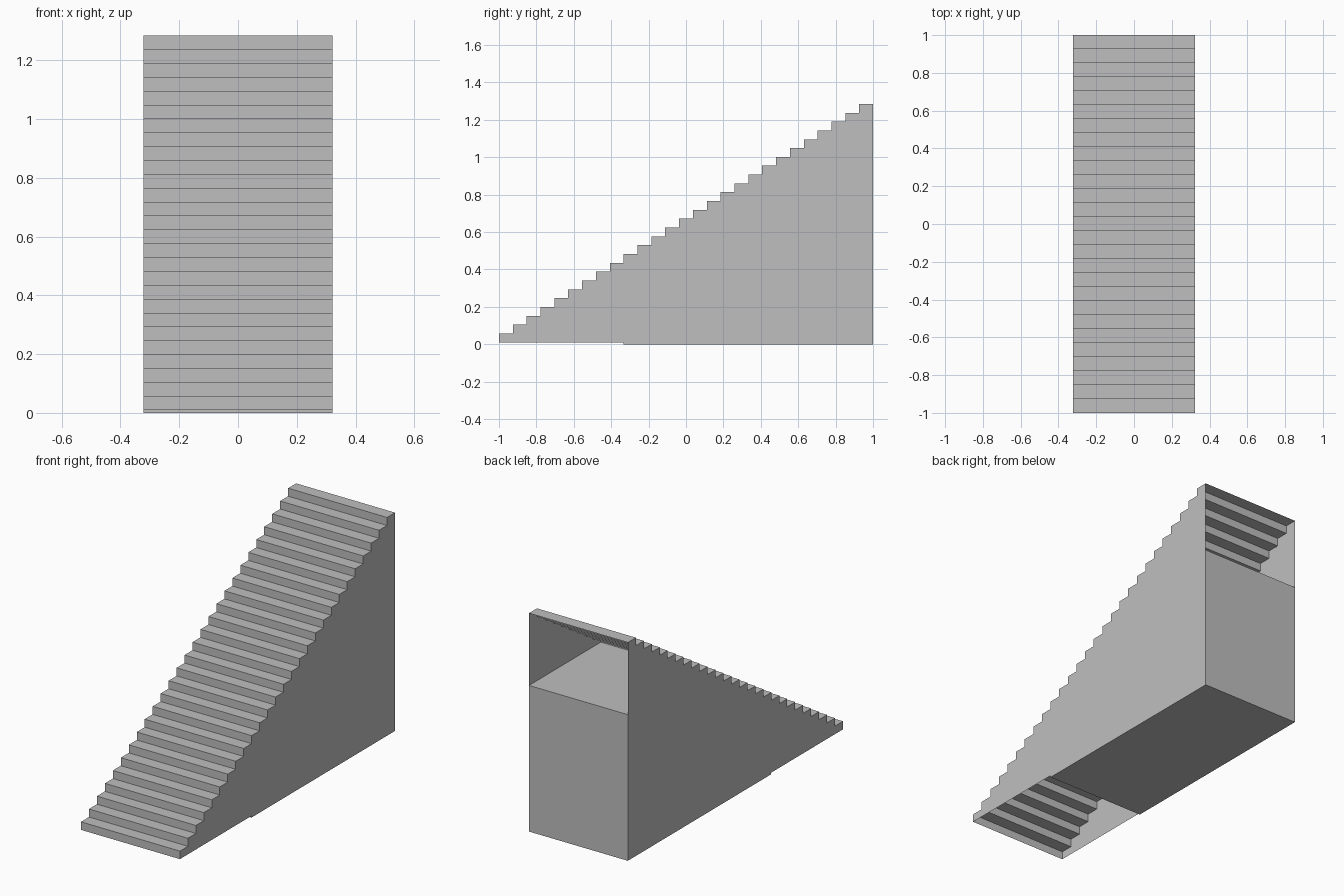
import bpy
import bmesh

# Remove the default cube
cube = bpy.data.objects.get("Cube")
if cube:
    bpy.data.objects.remove(cube, do_unlink=True)

STEPS = 27
HALF_WIDTH = 0.322
BASE_Z, TOP_Z = 0.01, 1.285
RUN = 2 / STEPS
RISE = (TOP_Z - BASE_Z) / STEPS

# Plain grey stone
grey = bpy.data.materials.new("plain_grey")
grey.use_nodes = True
colour = (0.52, 0.52, 0.52, 1)
grey.diffuse_color = colour
grey.node_tree.nodes["Principled BSDF"].inputs["Base Color"].default_value = colour


def step_y(i):
    return -1 + i * RUN


def step_z(i):
    return BASE_Z + i * RISE


def extrude_profile(name, profile, half, is_open):
    """Sweep a (y, z) profile across x, leaving out spans for which is_open is true."""
    bm = bmesh.new()
    left = [bm.verts.new((half, y, z)) for y, z in profile]
    right = [bm.verts.new((-half, y, z)) for y, z in profile]
    bm.faces.new(left)
    bm.faces.new(right[::-1])
    n = len(profile)
    for i in range(n):
        j = (i + 1) % n
        if not is_open(i):
            bm.faces.new((left[j], left[i], right[i], right[j]))
    bmesh.ops.recalc_face_normals(bm, faces=bm.faces)
    # Normals point outward: the +x side must face +x
    bm.faces.ensure_lookup_table()
    if bm.faces[0].normal.x < 0:
        bmesh.ops.reverse_faces(bm, faces=bm.faces)
    mesh = bpy.data.meshes.new(name)
    bm.to_mesh(mesh)
    bm.free()
    mesh.materials.append(grey)
    obj = bpy.data.objects.new(name, mesh)
    bpy.context.collection.objects.link(obj)
    return obj


# Stair shell: treads, risers and side walls, open at the back and underneath
stairs = [(step_y(0), step_z(0))]
for i in range(STEPS):
    stairs += [(step_y(i), step_z(i + 1)), (step_y(i + 1), step_z(i + 1))]
stairs.append((1, BASE_Z))
extrude_profile("stair_shell", stairs, HALF_WIDTH, lambda i: i >= 2 * STEPS)

# Stepped support block filling the space under the upper two thirds
third = STEPS // 3
y1, y2 = step_y(third), step_y(2 * third)
z1, z2 = step_z(third), step_z(2 * third)
block = [(y1, 0), (y1, z1), (y2, z1), (y2, z2), (1, z2), (1, 0)]
extrude_profile("support_block", block, HALF_WIDTH - 0.0005, lambda i: False)
